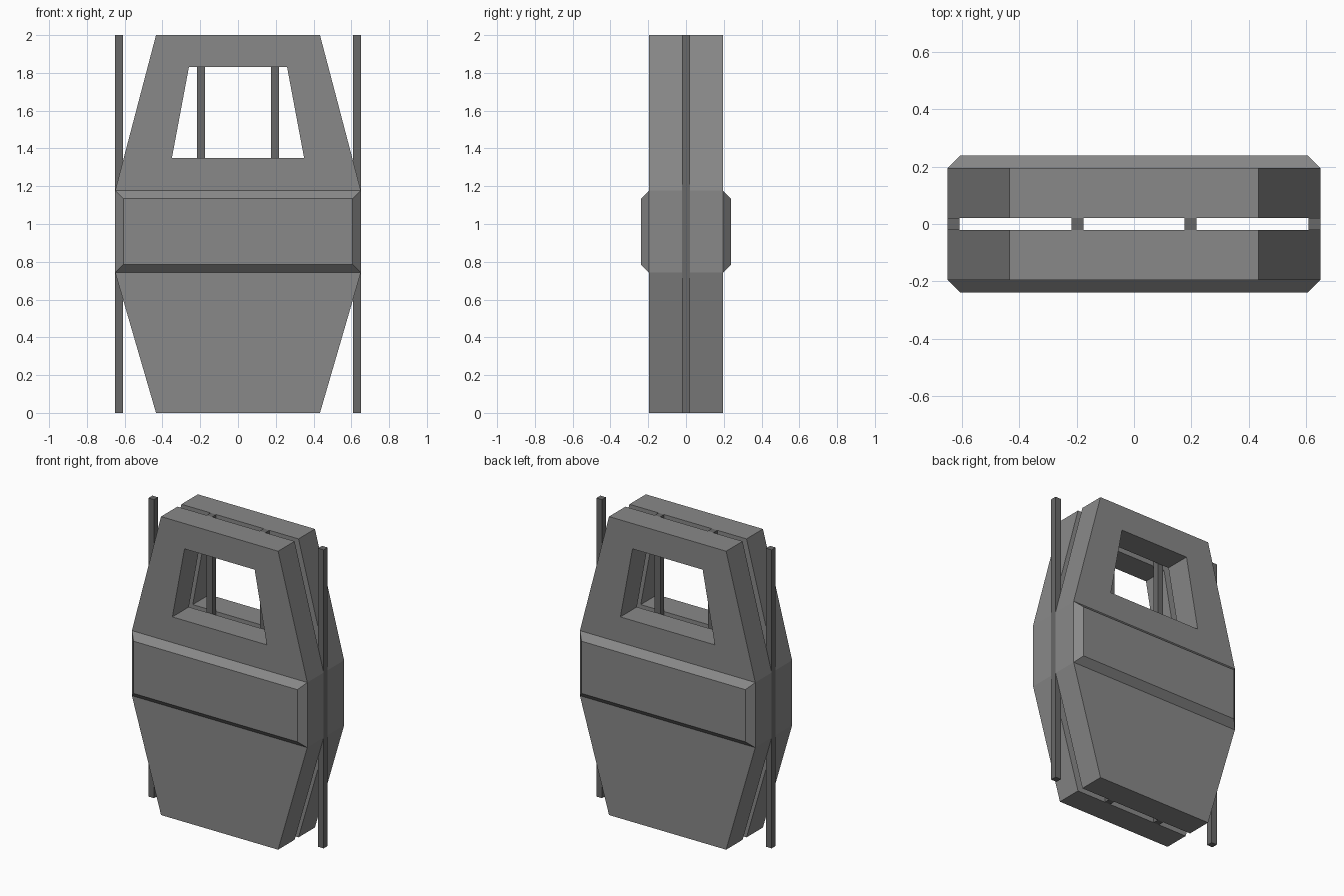
import bpy
import bmesh

cube = bpy.data.objects.get("Cube")
if cube:
    bpy.data.objects.remove(cube, do_unlink=True)


def make_material(name, value):
    mat = bpy.data.materials.new(name)
    mat.use_nodes = True
    colour = (value, value, value, 1)
    mat.diffuse_color = colour
    mat.node_tree.nodes["Principled BSDF"].inputs["Base Color"].default_value = colour
    return mat


panel_grey = make_material("panel grey", 0.25)
post_grey = make_material("post dark grey", 0.14)

GAP, FACE, BELT = 0.021, 0.195, 0.238   # depths of inner face, outer face, belt
WIDE, NARROW = 0.65, 0.434              # half widths
LOW, HIGH, CHAMFER = 0.742, 1.178, 0.043


def mirrored(half):
    """Closed x-z outline from its right half, listed bottom to top."""
    return half + [(-x, z) for x, z in reversed(half)]


def loft(name, rings, mat):
    """Solid through (outline, y) rings, capped at both ends."""
    bm = bmesh.new()
    loops = [[bm.verts.new((x, y, z)) for x, z in outline] for outline, y in rings]
    for a, b in zip(loops, loops[1:]):
        for i in range(len(a)):
            j = (i + 1) % len(a)
            bm.faces.new((a[i], a[j], b[j], b[i]))
    bm.faces.new(loops[0])
    bm.faces.new(loops[-1])
    bmesh.ops.recalc_face_normals(bm, faces=bm.faces)
    mesh = bpy.data.meshes.new(name)
    bm.to_mesh(mesh)
    bm.free()
    mesh.materials.append(mat)
    obj = bpy.data.objects.new(name, mesh)
    bpy.context.collection.objects.link(obj)
    return obj


body = mirrored([(NARROW, 0), (WIDE, LOW), (WIDE, HIGH), (NARROW, 2)])
window = mirrored([(0.35, 1.35), (0.26, 1.83)])
belt_base = mirrored([(WIDE, LOW), (WIDE, HIGH)])
belt_face = mirrored([(WIDE - CHAMFER, LOW + CHAMFER), (WIDE - CHAMFER, HIGH - CHAMFER)])

# Window cutter through both panels
cutter = loft("window_cutter", [(window, -0.4), (window, 0.4)], panel_grey)
cutter.hide_render = True
cutter.hide_viewport = True

# Front and back panels, each with a raised chamfered belt
for side, s in (("front", -1), ("back", 1)):
    panel = loft(side + "_panel", [(body, s * GAP), (body, s * FACE)], panel_grey)
    cut = panel.modifiers.new("window", "BOOLEAN")
    cut.operation = "DIFFERENCE"
    cut.solver = "EXACT"
    cut.object = cutter
    loft(side + "_belt", [(belt_base, s * FACE), (belt_face, s * BELT)], panel_grey)

# Upright posts standing in the gap between the panels
for side, s in (("left", 1), ("right", -1)):
    for place, x in (("outer", WIDE - GAP), ("inner", 0.197)):
        square = [(s * x - GAP, 0), (s * x + GAP, 0), (s * x + GAP, 2), (s * x - GAP, 2)]
        loft(f"{side}_{place}_post", [(square, -GAP), (square, GAP)], post_grey)
